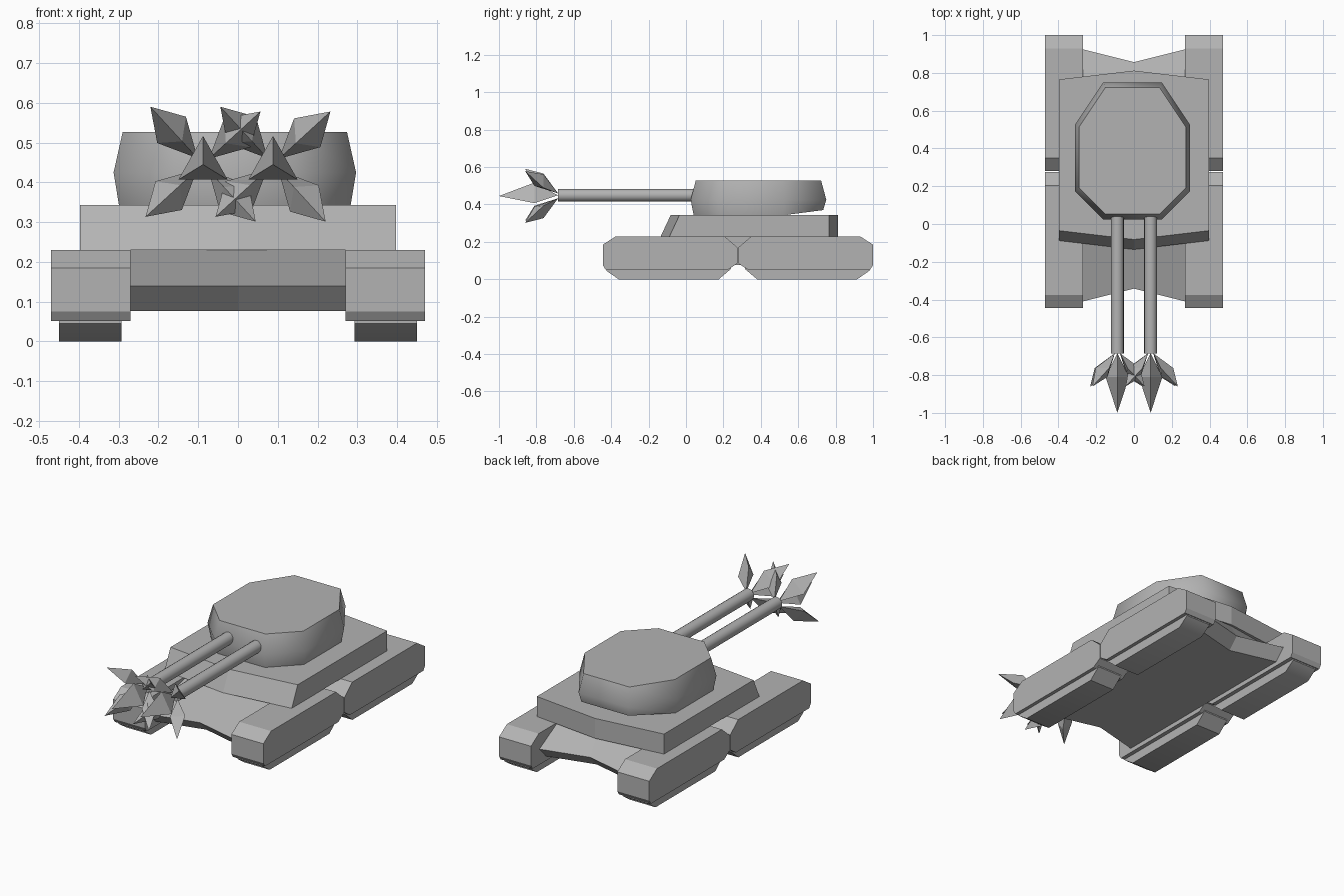
import bpy
import bmesh
import math

if "Cube" in bpy.data.objects:
    bpy.data.objects.remove(bpy.data.objects["Cube"], do_unlink=True)

# Single plain material
grey = bpy.data.materials.new("plain_grey")
grey.use_nodes = True
colour = (0.45, 0.45, 0.45, 1)
grey.diffuse_color = colour
grey.node_tree.nodes["Principled BSDF"].inputs["Base Color"].default_value = colour


def finish(name, bm, smooth=None):
    """Turn a bmesh into a named object, with optional smooth shading."""
    bmesh.ops.recalc_face_normals(bm, faces=bm.faces)
    mesh = bpy.data.meshes.new(name)
    bm.to_mesh(mesh)
    bm.free()
    mesh.materials.append(grey)
    obj = bpy.data.objects.new(name, mesh)
    bpy.context.collection.objects.link(obj)
    if smooth:
        bpy.ops.object.select_all(action='DESELECT')
        obj.select_set(True)
        bpy.context.view_layer.objects.active = obj
        bpy.ops.object.shade_smooth_by_angle(angle=math.radians(smooth))
    return obj


def loft(name, rings, smooth=None):
    """Skin a list of equal-length point rings and cap both ends."""
    bm = bmesh.new()
    loops = [[bm.verts.new(p) for p in ring] for ring in rings]
    for a, b in zip(loops, loops[1:]):
        for i in range(len(a)):
            j = (i + 1) % len(a)
            bm.faces.new((a[i], a[j], b[j], b[i]))
    bm.faces.new(loops[0])
    bm.faces.new(loops[-1])
    return finish(name, bm, smooth)


def prism(name, profile, x0, x1, smooth=None):
    """Extrude a side (y, z) profile across x."""
    return loft(name, [[(x, y, z) for y, z in profile] for x in (x0, x1)], smooth)


# Four track pods: faceted fender over a narrower tread
fender = [(-0.43, 0.052), (-0.445, 0.075), (-0.445, 0.185), (-0.375, 0.23),
          (0.205, 0.23), (0.275, 0.17), (0.275, 0.085), (0.225, 0.052)]
tread = [(-0.425, 0.08), (-0.425, 0.045), (-0.36, 0), (0.175, 0),
         (0.24, 0.055), (0.24, 0.08)]
for side, s in (("left", 1), ("right", -1)):
    for end in ("front", "rear"):
        def place(profile):
            return [(0.555 - y if end == "rear" else y, z) for y, z in profile]
        prism(f"{end}_{side}_fender", place(fender), s * 0.27, s * 0.47)
        prism(f"{end}_{side}_tread", place(tread), s * 0.293, s * 0.45, 40)

# Lower hull with V-notched nose and tail
hull_rings = []
for x, notch in ((-0.272, 0), (0, 0.068), (0.272, 0)):
    hull_rings.append([(x, -0.35 + notch, 0.077), (x, -0.41 + notch, 0.14),
                       (x, -0.06 - notch, 0.23), (x, 0.76 + notch * 0.6, 0.23),
                       (x, 0.925 - notch, 0.14), (x, 0.865 - notch, 0.077)])
loft("lower_hull", hull_rings)

# Upper hull with slightly pointed front and rear
deck_rings = []
for x, point in ((-0.398, 0), (0, 0.047), (0.398, 0)):
    deck_rings.append([(x, -0.088 - point, 0.23), (x, -0.035 - point, 0.343),
                       (x, 0.765 + point, 0.343), (x, 0.765 + point, 0.23)])
loft("upper_hull", deck_rings)

# Eight-sided bulging turret, underside lifted at the rear
outline = [(-0.155, 0.75), (0.155, 0.75), (0.305, 0.525), (0.305, 0.175),
           (0.155, 0.025), (-0.155, 0.025), (-0.305, 0.175), (-0.305, 0.525)]
turret_rings = []
for z, scale in ((0.342, 0.955), (0.425, 1), (0.527, 0.925)):
    ring = []
    for x, y in outline:
        lift = 0.028 if z < 0.35 and y > 0.7 else 0
        ring.append((x * scale - 0.008, 0.385 + (y - 0.385) * scale, z + lift))
    turret_rings.append(ring)
loft("turret", turret_rings, 62)


def spike(bm, tail, middle, tip):
    """Three-sided double pyramid."""
    a, b = bm.verts.new(tail), bm.verts.new(tip)
    mid = [bm.verts.new(p) for p in middle]
    for i in range(3):
        j = (i + 1) % 3
        bm.faces.new((a, mid[i], mid[j]))
        bm.faces.new((b, mid[j], mid[i]))


# Twin barrels, each with a centre spike and four flared petals
GUN_Z = 0.449
for side, gx in (("left", 0.088), ("right", -0.088)):
    rings = []
    for y in (0.1, -0.685):
        rings.append([(gx + 0.034 * math.cos(i * math.tau / 16), y,
                       GUN_Z + 0.034 * math.sin(i * math.tau / 16)) for i in range(16)])
    loft(f"{side}_barrel", rings, 40)

    bm = bmesh.new()
    spike(bm, (gx, -0.685, GUN_Z),
          [(gx, -0.81, 0.517), (gx + 0.062, -0.81, 0.407), (gx - 0.062, -0.81, 0.407)],
          (gx, -1, GUN_Z - 0.004))
    finish(f"{side}_muzzle_spike", bm)

    bm = bmesh.new()
    for k in range(4):
        angle = math.radians(42.5 + 90 * k)
        c, s = math.cos(angle), math.sin(angle)

        def polar(r, y, t=0):
            return (gx + r * c - t * s, y, GUN_Z - 0.003 + r * s + t * c)
        spike(bm, polar(0.02, -0.685),
              [polar(0.117, -0.762, 0.049), polar(0.117, -0.762, -0.049),
               polar(0.078, -0.81)],
              polar(0.196, -0.86))
    finish(f"{side}_muzzle_petals", bm)
